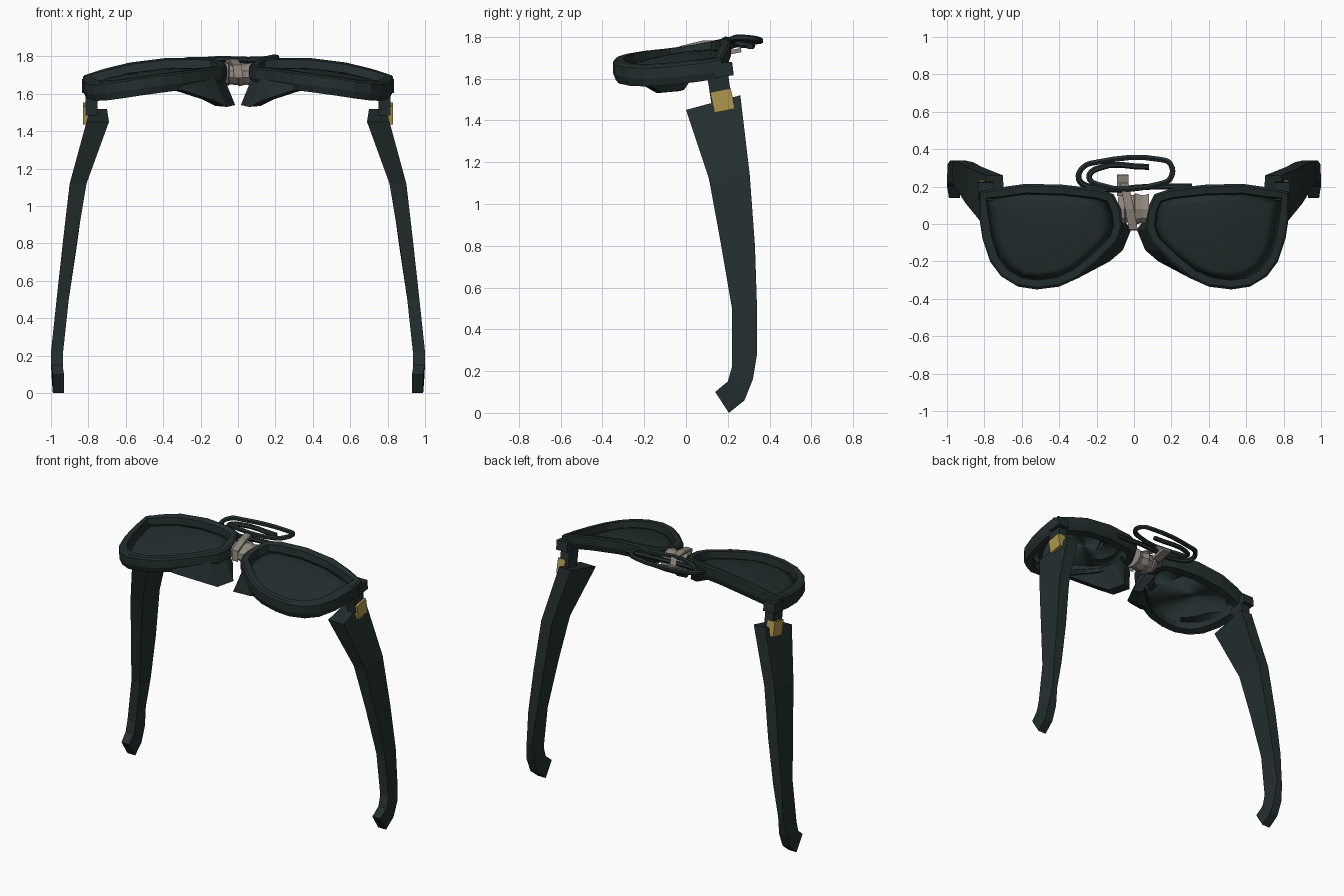
import bpy, bmesh, math
from mathutils import Vector

old = bpy.data.objects.get("Cube")
if old:
    bpy.data.objects.remove(old)


def material(name, rgb):
    m = bpy.data.materials.new(name)
    m.use_nodes = True
    m.diffuse_color = (*rgb, 1)
    m.node_tree.nodes["Principled BSDF"].inputs["Base Color"].default_value = (*rgb, 1)
    return m


DARK = material("dark green black", (.017, .028, .028))
BRASS = material("brass", (.42, .31, .07))
TAPE = material("taupe tape", (.28, .25, .21))


def loft(name, rings, mat, mirror=False, caps=True, closed=False):
    """Skin a row of equal-length point loops."""
    bm = bmesh.new()
    loops = [[bm.verts.new(p) for p in ring] for ring in rings]
    pairs = list(zip(loops, loops[1:]))
    if closed:
        pairs.append((loops[-1], loops[0]))
    for a, b in pairs:
        for i in range(len(a)):
            j = (i + 1) % len(a)
            bm.faces.new((a[i], a[j], b[j], b[i]))
    if caps and not closed:
        bm.faces.new(loops[0])
        bm.faces.new(loops[-1])
    bmesh.ops.recalc_face_normals(bm, faces=bm.faces)
    mesh = bpy.data.meshes.new(name)
    bm.to_mesh(mesh)
    bm.free()
    mesh.materials.append(mat)
    ob = bpy.data.objects.new(name, mesh)
    bpy.context.collection.objects.link(ob)
    if mirror:
        ob.modifiers.new("mirror", 'MIRROR').use_mirror_merge = False
    return ob


def box(name, lo, hi, mat, mirror=False, tilt=0):
    """Box between two corners, tilted about its own x axis."""
    (x, y, z), (X, Y, Z) = lo, hi
    mid = Vector(((x + X) / 2, (y + Y) / 2, (z + Z) / 2))
    rings = []
    for h in (z, Z):
        ring = []
        for a, b in ((x, y), (X, y), (X, Y), (x, Y)):
            v = Vector((a, b, h)) - mid
            c, s = math.cos(tilt), math.sin(tilt)
            ring.append(mid + Vector((v.x, c * v.y - s * v.z, s * v.y + c * v.z)))
        rings.append(ring)
    return loft(name, rings, mat, mirror)


def top_z(x, y):
    """Height of the gently wrapped front surface."""
    return 1.765 - .28 * (x - .25) ** 2 + .16 * y


def inset(points, d):
    """Offset a counter-clockwise outline inwards."""
    out = []
    for i, p in enumerate(points):
        a = (p - points[i - 1]).normalized()
        b = (points[(i + 1) % len(points)] - p).normalized()
        n = Vector((-a.y - b.y, a.x + b.x)).normalized()
        out.append(p + n * d)
    return out


def drape(points, drop):
    return [(p.x, p.y, top_z(p.x, p.y) - drop) for p in points]


# Rim outline, counter-clockwise seen from above
outline = [Vector(p) for p in (
    (.07, .08), (.06, -.02), (.09, -.1), (.2, -.21), (.3, -.29), (.4, -.335),
    (.52, -.35), (.62, -.335), (.71, -.28), (.77, -.2), (.81, -.08), (.83, .05),
    (.83, .17), (.72, .195), (.58, .215), (.38, .21), (.2, .19), (.11, .16))]
inner = inset(outline, .05)
loft("rim", [drape(outline, .008), drape(inset(outline, .012), 0), drape(inner, .004),
             drape(inset(outline, .062), .1), drape(inset(outline, .015), .1),
             drape(outline, .06)], DARK, True, closed=True)

# Lens, slightly domed inside the rim
centre = Vector((.45, -.06))
edge = inset(outline, .046)
lens = loft("lens", [drape([centre.lerp(p, k) for p in edge], .03 + .02 * k * k)
                     for k in (1, .8, .55, .3, .1)], DARK, True)
for f in lens.data.polygons:
    f.use_smooth = True
solid = lens.modifiers.new("thickness", 'SOLIDIFY')
solid.thickness = .012

# Nose pad: flange leaning in from the rim towards the middle
pad = []
for y, top, low, z in ((.03, .1, .06, 1.63), (-.03, .09, .015, 1.54),
                       (-.14, .14, .06, 1.53), (-.2, .21, .13, 1.565), (-.29, .33, .3, 1.62)):
    roof = top_z(top, y) - .03
    pad.append([(top, y, roof), (top + .06, y + .02, roof - .04),
                (low + .06, y + .02, z + .005), (low, y, z)])
loft("nose_pad", pad, DARK, True)

# End pieces and hinges
box("end_lug", (.75, .13, 1.61), (.835, .225, 1.675), DARK, True, .12)
box("hinge_knuckle", (.75, .11, 1.49), (.815, .21, 1.63), DARK, True, .15)
box("hinge_plate", (.775, .125, 1.445), (.83, .225, 1.545), BRASS, True, .2)

# Temple: front and back edge, inner and outer x at each section
temple = []
for yf, zf, yb, zb, xi, xo in (
        (0, 1.45, .26, 1.52, .69, .81), (.11, 1.12, .305, 1.14, .81, .9),
        (.165, .82, .33, .8, .86, .935), (.22, .5, .34, .5, .905, .97),
        (.22, .22, .34, .28, .935, 1), (.2, .15, .32, .16, .935, 1),
        (.175, .13, .28, .06, .935, .995), (.14, .1, .205, 0, .93, .99)):
    lean = max(0, zb - zf) * .3
    temple.append([(xi, yf, zf), (xo, yf, zf), (xo - lean, yb, zb), (xi + lean / 2, yb, zb)])
loft("temple", temple, DARK, True)

# Tape wound around the broken bridge
wrap = []
for x, r in ((-.085, .8), (-.05, 1), (-.045, .88), (0, .95), (.005, 1.05), (.045, .9), (.08, 1)):
    wrap.append([(x, .08 + .085 * r * math.cos(t), 1.705 + .062 * r * math.sin(t))
                 for t in [math.tau * (i + .5) / 10 for i in range(10)]])
loft("tape_wrap", wrap, TAPE)
strip = []
for x, y, z in ((.0, -.035, 1.7), (-.005, -.03, 1.755), (-.025, .08, 1.782),
                (-.05, .2, 1.785), (-.055, .22, 1.74)):
    strip.append([(x - .022, y, z - .015), (x + .025, y, z - .015),
                  (x + .025, y, z), (x - .022, y, z)])
loft("tape_strip", strip, TAPE)
box("tape_end", (-.09, .15, 1.715), (-.03, .265, 1.735), TAPE, tilt=.2)

# Paper clip tucked through the tape
curve = bpy.data.curves.new("paper_clip", 'CURVE')
curve.dimensions = '3D'
curve.bevel_depth = .016
curve.bevel_resolution = 1
curve.resolution_u = 4
curve.use_fill_caps = True
path = ((.31, .2, 1.735), (.1, .2, 1.745), (-.24, .2, 1.75), (-.295, .24, 1.765),
        (-.27, .305, 1.78), (-.2, .33, 1.78), (.14, .345, 1.785), (.195, .32, 1.79),
        (.195, .245, 1.795), (.14, .215, 1.785), (-.19, .21, 1.78), (-.24, .25, 1.765),
        (-.2, .295, 1.76), (.08, .305, 1.755))
spline = curve.splines.new('BEZIER')
spline.bezier_points.add(len(path) - 1)
for bp, p in zip(spline.bezier_points, path):
    bp.co = p
    bp.handle_left_type = bp.handle_right_type = 'AUTO'
curve.materials.append(DARK)
clip = bpy.data.objects.new("paper_clip", curve)
bpy.context.collection.objects.link(clip)
bpy.ops.object.select_all(action='DESELECT')
clip.select_set(True)
bpy.context.view_layer.objects.active = clip
bpy.ops.object.convert(target='MESH')
bpy.ops.object.shade_smooth_by_angle(angle=math.radians(50))
